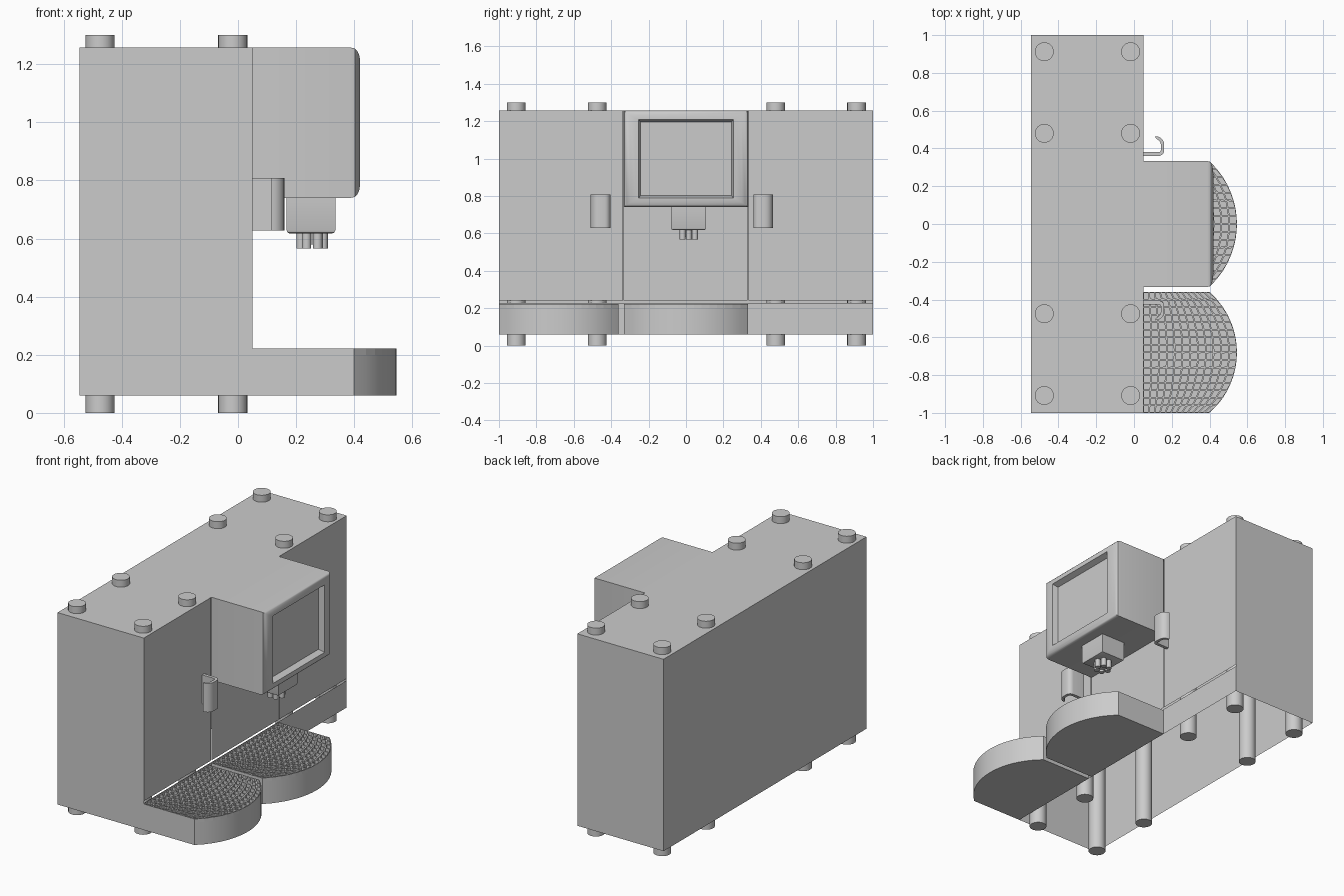
import bpy, bmesh, math
from mathutils import Vector

if "Cube" in bpy.data.objects:
    bpy.data.objects.remove(bpy.data.objects["Cube"])

XB, XF = -0.545, 0.05          # cabinet back / front
Z0, Z1 = 0.06, 1.257           # cabinet bottom / top


def finish(name, bm, smooth=False):
    bmesh.ops.recalc_face_normals(bm, faces=bm.faces)
    me = bpy.data.meshes.new(name)
    bm.to_mesh(me)
    bm.free()
    ob = bpy.data.objects.new(name, me)
    bpy.context.collection.objects.link(ob)
    if smooth:
        bpy.ops.object.select_all(action='DESELECT')
        ob.select_set(True)
        bpy.context.view_layer.objects.active = ob
        bpy.ops.object.shade_smooth_by_angle(angle=math.radians(35))
    return ob


def box_bm(x0, x1, y0, y1, z0, z1):
    bm = bmesh.new()
    bmesh.ops.create_cube(bm, size=1)
    for v in bm.verts:
        v.co = Vector((x1 if v.co.x > 0 else x0,
                       y1 if v.co.y > 0 else y0,
                       z1 if v.co.z > 0 else z0))
    return bm


def prism(name, pts, z0, z1, smooth=True):
    bm = bmesh.new()
    f = bm.faces.new([bm.verts.new((x, y, z0)) for x, y in pts])
    ext = bmesh.ops.extrude_face_region(bm, geom=[f], use_keep_orig=True)
    bmesh.ops.translate(bm, vec=(0, 0, z1 - z0),
                        verts=[g for g in ext['geom'] if isinstance(g, bmesh.types.BMVert)])
    return finish(name, bm, smooth)


def cylinder(name, x, y, r, z0, z1, n=24):
    pts = [(x + r * math.cos(2 * math.pi * i / n), y + r * math.sin(2 * math.pi * i / n))
           for i in range(n)]
    return prism(name, pts, z0, z1)


# cabinet shell: open underneath and at the front
bm = box_bm(XB, XF, -1, 1, Z0, Z1)
bm.faces.ensure_lookup_table()
bmesh.ops.delete(bm, geom=[f for f in bm.faces if f.normal.z < -0.5 or f.normal.x > 0.5],
                 context='FACES')
finish("cabinet", bm)

# front panels, separated by narrow open seams
for name, y0, y1, z0, z1 in (("front_panel_left", -1, -0.338, 0.24, Z1),
                             ("front_panel_middle", -0.333, 0.33, 0.24, Z1),
                             ("front_panel_right", 0.335, 1, 0.24, Z1),
                             ("front_base_band", -1, 1, Z0, 0.228)):
    bm = bmesh.new()
    bm.faces.new([bm.verts.new((XF, y, z)) for y, z in ((y0, z0), (y1, z0), (y1, z1), (y0, z1))])
    finish(name, bm)

# posts running through the cabinet: feet below, stubs on top
for x in (-0.475, -0.018):
    for y in (-0.908, -0.475, 0.48, 0.912):
        cylinder("post", x, y, 0.05, 0, 1.3)

# head with rounded front frame and recessed screen, lofted from rectangles
bm = bmesh.new()
zc, hy, hz = (0.74 + Z1) / 2, 0.333, (Z1 - 0.74) / 2
loops = []
for x, iy, iz in ((XF, 0, 0), (0.388, 0, 0), (0.402, 0.004, 0.003), (0.411, 0.016, 0.012),
                  (0.417, 0.036, 0.026), (0.42, 0.065, 0.042), (0.42, 0.08, 0.048),
                  (0.385, 0.09, 0.062)):
    loops.append([bm.verts.new((x, sy * (hy - iy), zc + sz * (hz - iz)))
                  for sy, sz in ((-1, -1), (1, -1), (1, 1), (-1, 1))])
for a, b in zip(loops, loops[1:]):
    for i in range(4):
        j = (i + 1) % 4
        bm.faces.new((a[i], a[j], b[j], b[i]))
bm.faces.new(loops[-1])
bm.faces.new(loops[0][::-1])
finish("head", bm, True)

# spout block with softened lower edges
bm = box_bm(0.167, 0.335, -0.08, 0.108, 0.617, 0.742)
bmesh.ops.bevel(bm, geom=[e for e in bm.edges if all(v.co.z < 0.7 for v in e.verts)],
                offset=0.012, segments=2, affect='EDGES', profile=0.5)
finish("spout_block", bm, True)

# nozzle cluster
NX, NY = 0.255, 0.015
cylinder("nozzle_core", NX, NY, 0.03, 0.58, 0.62, 16)
for i in range(6):
    a = math.pi * i / 3
    cylinder("nozzle_tube", NX + 0.038 * math.cos(a), NY + 0.038 * math.sin(a),
             0.016, 0.566, 0.62, 12)


# J-shaped hooks, mirrored across the machine
def arc(cx, cy, r, a0, a1, n=5):
    return [(cx + r * math.cos(math.radians(a0 + (a1 - a0) * i / n)),
             cy + r * math.sin(math.radians(a0 + (a1 - a0) * i / n))) for i in range(n + 1)]


outer = [(XF, 0)] + arc(0.13, 0.03, 0.03, -90, 0) + arc(0.115, 0.06, 0.045, 0, 90)
inner = [(0.115, 0.096)] + arc(0.112, 0.06, 0.03, 75, 0) + arc(0.13, 0.032, 0.012, 0, -90) + [(XF, 0.02)]
for name, y, s in (("hook_right", 0.36, 1), ("hook_left", -0.405, -1)):
    prism(name, [(px, y + s * py) for px, py in outer + inner], 0.628, 0.808)


# drip trays: curved basin with a pierced grate on top
def tray(y0, y1):
    yc, h = (y0 + y1) / 2, (y1 - y0) / 2
    sag = 0.145
    r = (h * h + sag * sag) / (2 * sag)
    rows, cols = 16, 12
    ys = [y0 + (y1 - y0) * i / rows for i in range(rows + 1)]

    def front(y):
        return 0.545 - r + math.sqrt(r * r - (y - yc) ** 2)

    prism("tray_basin", [(XF, y0)] + [(front(y), y) for y in ys] + [(XF, y1)], Z0, 0.2)

    bm = bmesh.new()
    grid = [[bm.verts.new((XF + (front(y) - XF) * j / cols, y, 0.222)) for j in range(cols + 1)]
            for y in ys]
    cells = [bm.faces.new((grid[i][j], grid[i][j + 1], grid[i + 1][j + 1], grid[i + 1][j]))
             for i in range(rows) for j in range(cols)]
    bmesh.ops.recalc_face_normals(bm, faces=bm.faces)
    bmesh.ops.inset_individual(bm, faces=cells, thickness=0.006)
    bmesh.ops.delete(bm, geom=cells, context='FACES')
    ob = finish("tray_grate", bm)
    # open mesh: make sure it faces up so the thickness goes downward
    if ob.data.polygons[0].normal.z < 0:
        ob.data.flip_normals()
    m = ob.modifiers.new("thickness", 'SOLIDIFY')
    m.thickness, m.offset = 0.022, -1


tray(-1, -0.36)
tray(-0.332, 0.332)
